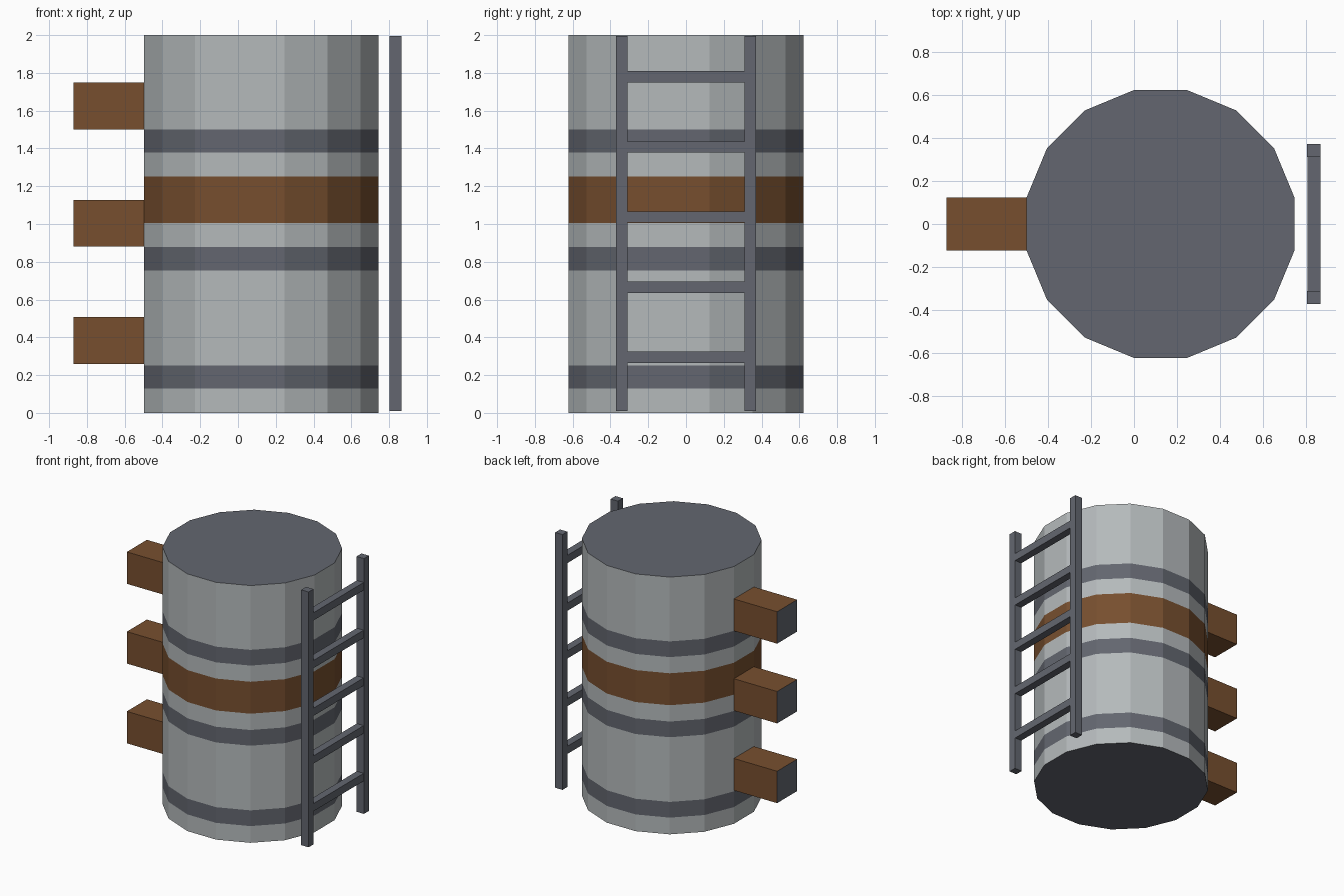
import bpy, bmesh, math
from mathutils import Matrix, Vector

cube = bpy.data.objects.get("Cube")
if cube:
    bpy.data.objects.remove(cube, do_unlink=True)


def material(name, rgb):
    m = bpy.data.materials.new(name)
    m.use_nodes = True
    m.diffuse_color = (*rgb, 1)
    m.node_tree.nodes["Principled BSDF"].inputs["Base Color"].default_value = (*rgb, 1)
    return m


LIGHT = material("light steel", (0.46, 0.49, 0.50))
DARK = material("dark steel", (0.125, 0.134, 0.16))
RUST = material("rust brown", (0.185, 0.078, 0.028))


def finish(name, bm, mats):
    bmesh.ops.recalc_face_normals(bm, faces=bm.faces)
    mesh = bpy.data.meshes.new(name)
    bm.to_mesh(mesh)
    bm.free()
    for m in mats:
        mesh.materials.append(m)
    ob = bpy.data.objects.new(name, mesh)
    bpy.context.collection.objects.link(ob)
    return ob


def box(name, low, high, mats):
    low, high = Vector(low), Vector(high)
    bm = bmesh.new()
    bmesh.ops.create_cube(bm, size=1, matrix=Matrix.Translation((low + high) / 2)
                          @ Matrix.Diagonal((*(high - low), 1)))
    return finish(name, bm, mats)


# Tank: sixteen flat sides, with flush painted bands and dark ends
SIDES = 16
CENTRE = 0.123
RADIUS = 0.621 / math.cos(math.pi / SIDES)
levels = [0, 0.13, 0.252, 0.755, 0.877, 1.004, 1.252, 1.378, 1.5, 2]
bands = [0, 1, 0, 1, 0, 2, 0, 1, 0]   # material of each section

bm = bmesh.new()
rings = []
for z in levels:
    angles = [(i + 0.5) * math.tau / SIDES for i in range(SIDES)]
    rings.append([bm.verts.new((CENTRE + RADIUS * math.cos(a), RADIUS * math.sin(a), z))
                  for a in angles])
for lower, upper, band in zip(rings, rings[1:], bands):
    for i in range(SIDES):
        j = (i + 1) % SIDES
        bm.faces.new((lower[i], lower[j], upper[j], upper[i])).material_index = band
for cap in (rings[0], rings[-1]):
    bm.faces.new(cap).material_index = 1
finish("tank", bm, [LIGHT, DARK, RUST])

# Square outlets on the right side, with dark outer ends
for label, z in (("lower", 0.26), ("middle", 0.88), ("upper", 1.5)):
    outlet = box(label + "_outlet", (-0.87, -0.123, z), (-0.495, 0.123, z + 0.248), [RUST, DARK])
    for face in outlet.data.polygons:
        face.material_index = int(face.normal.x < -0.5)

# Ladder on the left side
for label, y in (("front", -0.34), ("back", 0.34)):
    box(label + "_ladder_rail", (0.803, y - 0.03, 0.01), (0.866, y + 0.03, 1.995), [DARK])
for n in range(5):
    z = 0.295 + n * 0.371
    box(f"ladder_rung_{n + 1}", (0.805, -0.315, z - 0.03), (0.864, 0.315, z + 0.03), [DARK])
